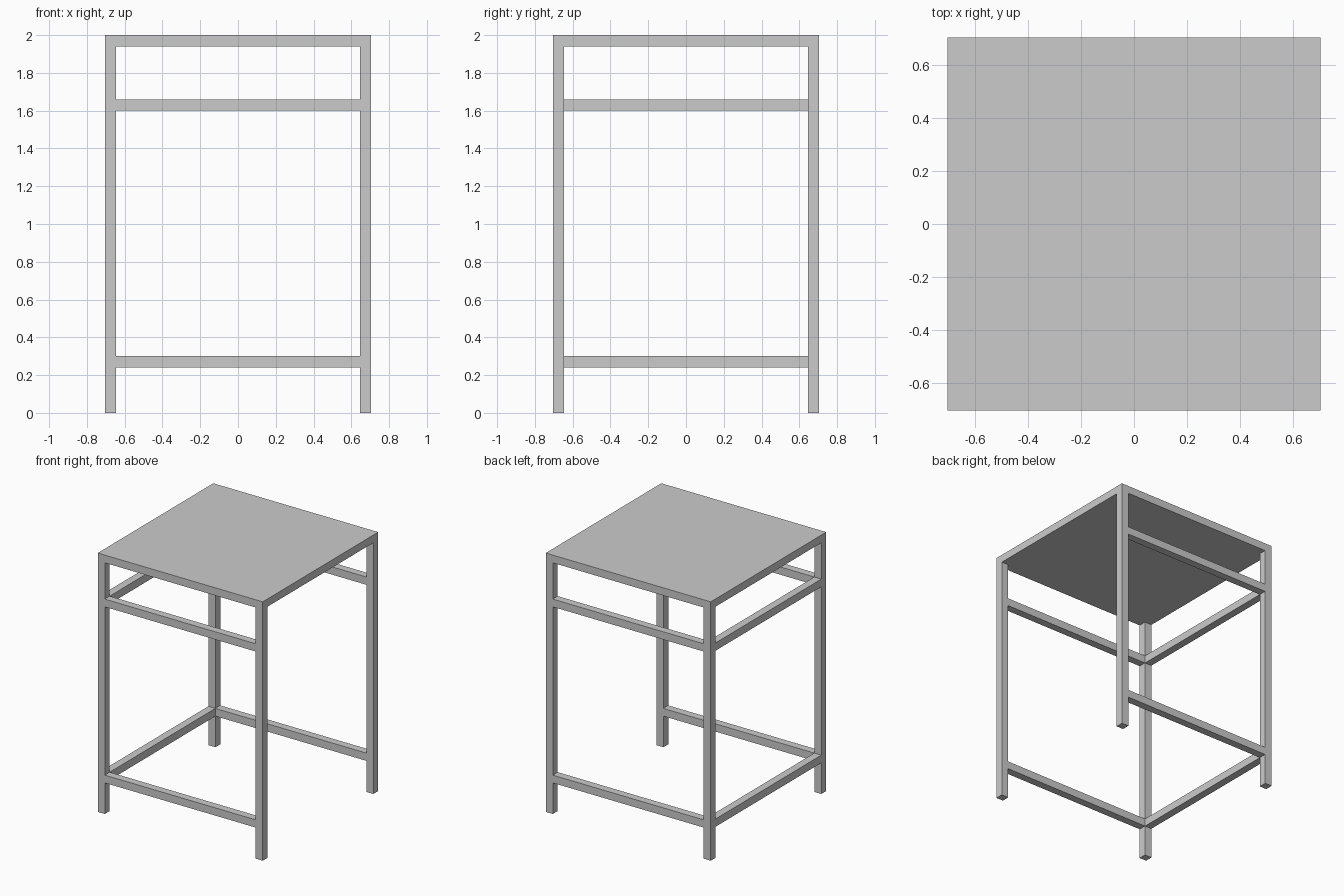
import bpy

cube = bpy.data.objects.get("Cube")
if cube:
    bpy.data.objects.remove(cube, do_unlink=True)

HALF = 0.705        # half the width of the table
BAR = 0.06          # thickness of every bar and of the top
HEIGHT = 2.0
INNER = HALF - BAR  # inner face of the legs
MID = HALF - BAR / 2

grey = bpy.data.materials.new("plain grey")
grey.use_nodes = True
COLOUR = (0.6, 0.6, 0.6, 1)
grey.diffuse_color = COLOUR
grey.node_tree.nodes["Principled BSDF"].inputs["Base Color"].default_value = COLOUR


def box(name, centre, size):
    bpy.ops.mesh.primitive_cube_add(size=1, location=centre)
    ob = bpy.context.object
    ob.name = name
    ob.scale = size
    bpy.ops.object.transform_apply(location=False, rotation=False, scale=True)
    ob.data.materials.append(grey)
    return ob


# Top slab
box("table_top", (0, 0, HEIGHT - BAR / 2), (2 * HALF, 2 * HALF, BAR))

# Legs under the four corners
leg_height = HEIGHT - BAR
for side, x in (("right", -MID), ("left", MID)):
    for end, y in (("front", -MID), ("back", MID)):
        box(f"{end}_{side}_leg", (x, y, leg_height / 2), (BAR, BAR, leg_height))

# Rails on the front, back and one side; the other side stays open
for level, z in (("lower", 0.27), ("upper", 1.63)):
    for end, y in (("front", -MID), ("back", MID)):
        box(f"{level}_{end}_rail", (0, y, z), (2 * INNER, BAR, BAR))
    box(f"{level}_side_rail", (-MID, 0, z), (BAR, 2 * INNER, BAR))
